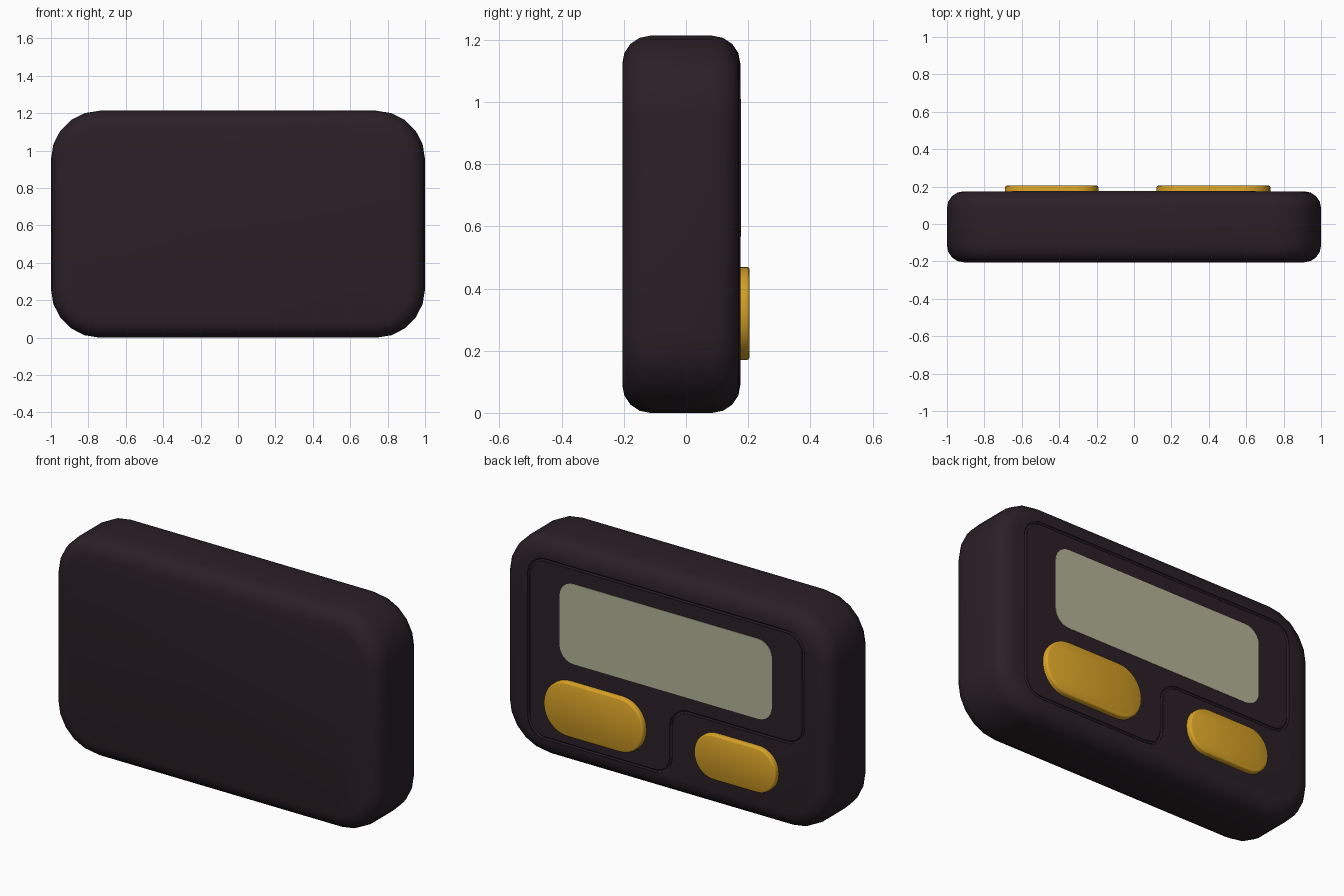
import bpy, bmesh, math
from mathutils import Vector

if "Cube" in bpy.data.objects:
    bpy.data.objects.remove(bpy.data.objects["Cube"])


def material(name, rgb):
    m = bpy.data.materials.new(name)
    m.diffuse_color = (*rgb, 1)
    m.use_nodes = True
    m.node_tree.nodes["Principled BSDF"].inputs["Base Color"].default_value = m.diffuse_color
    return m


def fillet(corners, radius, segs):
    """Round every corner (convex or concave) of a 2D polygon."""
    pts, n = [], len(corners)
    for i in range(n):
        p = Vector(corners[i])
        a = (Vector(corners[i - 1]) - p).normalized()
        b = (Vector(corners[(i + 1) % n]) - p).normalized()
        centre = p + (a + b) * radius          # all corners are square
        for k in range(segs + 1):
            t = math.pi / 2 * k / segs
            pts.append(centre - b * radius * math.cos(t) - a * radius * math.sin(t))
    return pts


def rounded_slab(name, x0, x1, z0, z1, radius, rings, segs, mat):
    """Loft a rounded rectangle through (y, inset) rings and cap both ends."""
    bm = bmesh.new()
    loops = []
    for y, i in rings:
        rect = [(x0 + i, z0 + i), (x1 - i, z0 + i), (x1 - i, z1 - i), (x0 + i, z1 - i)]
        loops.append([bm.verts.new((p.x, y, p.y)) for p in fillet(rect, radius - i, segs)])
    for lo, hi in zip(loops, loops[1:]):
        for k in range(len(lo)):
            j = (k + 1) % len(lo)
            bm.faces.new((lo[k], lo[j], hi[j], hi[k]))
    bm.faces.new(loops[0])
    bm.faces.new(loops[-1])
    bmesh.ops.recalc_face_normals(bm, faces=bm.faces)
    me = bpy.data.meshes.new(name)
    bm.to_mesh(me)
    bm.free()
    me.materials.append(mat)
    ob = bpy.data.objects.new(name, me)
    bpy.context.collection.objects.link(ob)
    return ob


def select(ob):
    bpy.ops.object.select_all(action='DESELECT')
    ob.select_set(True)
    bpy.context.view_layer.objects.active = ob


def smooth(ob, deg):
    select(ob)
    bpy.ops.object.shade_smooth_by_angle(angle=math.radians(deg))


dark = material("dark_shell", (0.023, 0.014, 0.019))
gold = material("gold_button", (0.68, 0.36, 0.02))
grey = material("screen_green_grey", (0.45, 0.45, 0.31))

BACK, FRONT, R = 0.175, -0.205, 0.09

# Body: rounded rectangle with quarter-round edges
quarter = [(R * (1 - math.sin(t)), R * (1 - math.cos(t)))
           for t in (math.pi / 2 * k / 4 for k in range(5))]
rings = [(FRONT + d, i) for i, d in ((q[0], q[1]) for q in quarter)]
rings += [(BACK - d, i) for i, d in ((q[0], q[1]) for q in reversed(quarter))]
body = rounded_slab("body", -1, 1, 0, 1.213, 0.26, rings, 5, dark)

# Panel groove: thin L-shaped line cut into the display side
outline = fillet([(-0.84, 0.485), (-0.03, 0.485), (-0.03, 0.11),
                  (0.84, 0.11), (0.84, 1.095), (-0.84, 1.095)], 0.10, 6)
cu = bpy.data.curves.new("groove_cutter", 'CURVE')
cu.dimensions = '3D'
cu.bevel_depth = 0.009
cu.bevel_resolution = 1
sp = cu.splines.new('POLY')
sp.points.add(len(outline) - 1)
for pt, p in zip(sp.points, outline):
    pt.co = (p.x, BACK, p.y, 1)
sp.use_cyclic_u = True
cutter = bpy.data.objects.new("groove_cutter", cu)
bpy.context.collection.objects.link(cutter)
select(cutter)
bpy.ops.object.convert(target='MESH')
cutter = bpy.context.object
mod = body.modifiers.new("groove", 'BOOLEAN')
mod.object = cutter
mod.operation = 'DIFFERENCE'
mod.solver = 'EXACT'
select(body)
bpy.ops.object.modifier_apply(modifier=mod.name)
bpy.data.objects.remove(cutter)
smooth(body, 35)

# Screen
rounded_slab("screen", -0.65, 0.65, 0.567, 1.01, 0.085,
             [(BACK - 0.01, 0), (BACK + 0.002, 0)], 6, grey)

# Buttons: pill shapes with a softened rim
for name, x0, x1, z0, z1 in (("large_button", 0.12, 0.73, 0.17, 0.47),
                             ("small_button", -0.69, -0.19, 0.17, 0.42)):
    b = rounded_slab(name, x0, x1, z0, z1, (z1 - z0) / 2 - 0.005,
                     [(BACK - 0.02, 0), (0.195, 0), (0.202, 0.003), (0.205, 0.01)], 8, gold)
    smooth(b, 50)
